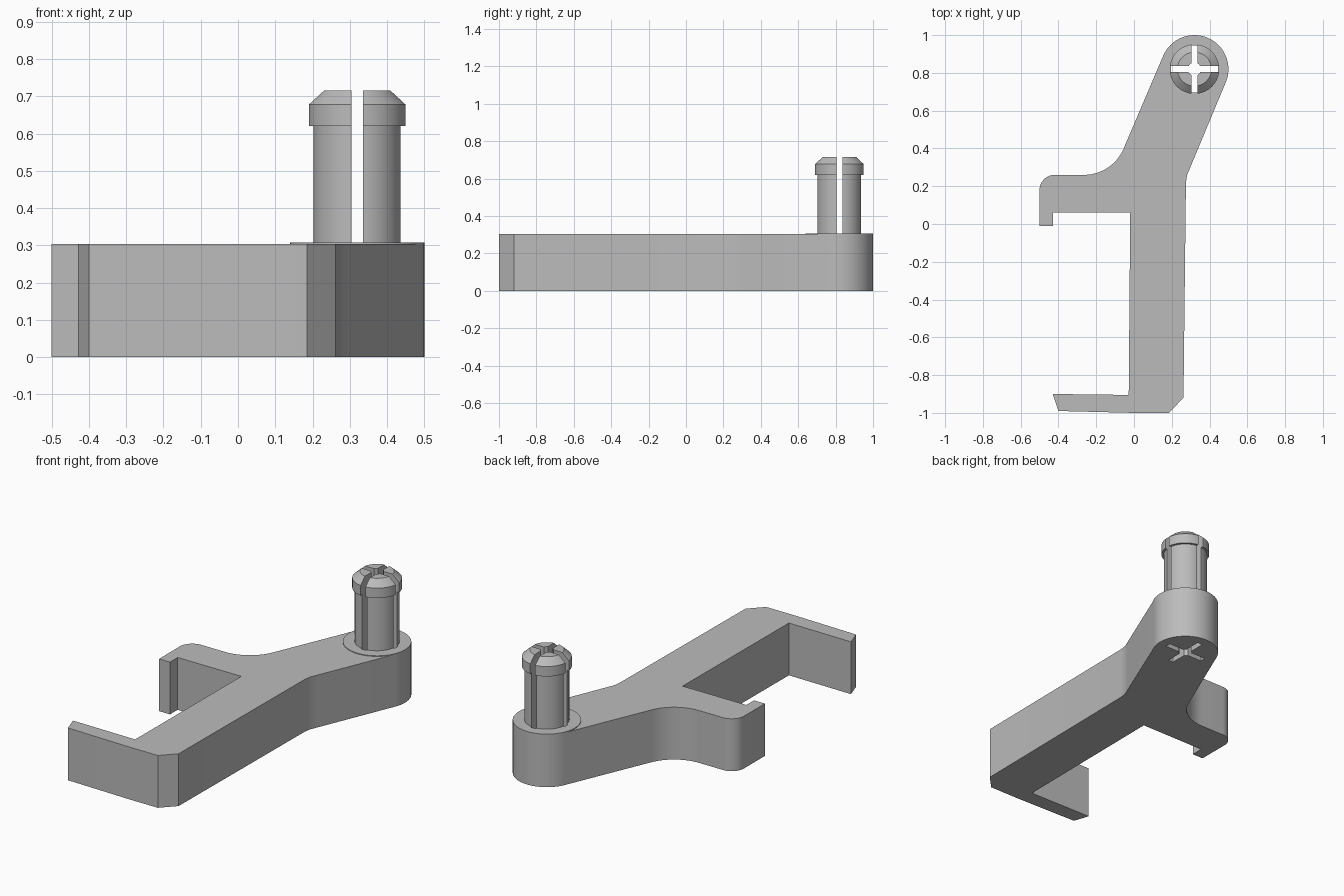
import bpy, bmesh
from math import cos, sin, pi, radians, atan2

cube = bpy.data.objects.get("Cube")
if cube:
    bpy.data.objects.remove(cube, do_unlink=True)

grey = bpy.data.materials.new("plain_grey")
grey.use_nodes = True
COLOUR = (0.5, 0.5, 0.5, 1)
grey.diffuse_color = COLOUR
grey.node_tree.nodes["Principled BSDF"].inputs["Base Color"].default_value = COLOUR

PX, PY = 0.32, 0.82      # pin axis
TILT = atan2(0.48, 0.2)  # direction of the slanted arm
END_R = 0.18


def arc(cx, cy, r, a0, a1, n):
    return [(cx + r * cos(a0 + (a1 - a0) * i / n),
             cy + r * sin(a0 + (a1 - a0) * i / n)) for i in range(n + 1)]


def finish(name, bm):
    bmesh.ops.recalc_face_normals(bm, faces=bm.faces)
    mesh = bpy.data.meshes.new(name)
    bm.to_mesh(mesh)
    bm.free()
    mesh.materials.append(grey)
    obj = bpy.data.objects.new(name, mesh)
    bpy.context.collection.objects.link(obj)
    return obj


def extrude(name, outline, z0, z1):
    bm = bmesh.new()
    face = bm.faces.new([bm.verts.new((x, y, z0)) for x, y in outline])
    new = bmesh.ops.extrude_face_region(bm, geom=[face])["geom"]
    verts = [v for v in new if isinstance(v, bmesh.types.BMVert)]
    bmesh.ops.translate(bm, verts=verts, vec=(0, 0, z1 - z0))
    return finish(name, bm)


def lathe(name, profile, n=64):
    bm = bmesh.new()
    rings = [[bm.verts.new((x, y, z)) for x, y in arc(PX, PY, r, 0, 2 * pi, n)[:-1]]
             for r, z in profile]
    for low, high in zip(rings, rings[1:]):
        for i in range(n):
            j = (i + 1) % n
            bm.faces.new((low[i], low[j], high[j], high[i]))
    bm.faces.new(rings[0])
    bm.faces.new(rings[-1])
    return finish(name, bm)


def cut(obj, cutters):
    bpy.context.view_layer.objects.active = obj
    for c in cutters:
        mod = obj.modifiers.new("cut", 'BOOLEAN')
        mod.operation, mod.solver, mod.object = 'DIFFERENCE', 'EXACT', c
        bpy.ops.object.modifier_apply(modifier=mod.name)


def smooth(obj):
    bpy.ops.object.select_all(action='DESELECT')
    obj.select_set(True)
    bpy.context.view_layer.objects.active = obj
    bpy.ops.object.shade_smooth_by_angle(angle=radians(28))


def cross_cutters(name, reach):
    """A plus-shaped slot and a round bore around the pin axis."""
    w = 0.016
    plus = []
    for k in range(4):
        c, s = cos(k * pi / 2), sin(k * pi / 2)
        for x, y in ((w, -w), (reach, -w), (reach, w)):
            plus.append((PX + x * c - y * s, PY + x * s + y * c))
    tools = [extrude(name + "_slot_cutter", plus, -0.1, 0.9),
             lathe(name + "_bore_cutter", [(0.035, -0.1), (0.035, 0.9)], 24)]
    for t in tools:
        t.hide_render = True
    return tools


# Bracket outline: rounded arm end, fillet, clip hook, upright, lower lip
outline = arc(PX, PY, END_R, TILT - pi / 2, TILT + pi / 2, 32)
outline += arc(-0.265, 0.488, 0.228, TILT - pi / 2, -pi / 2, 14)
outline += arc(-0.42, 0.18, 0.08, pi / 2, pi, 10)
outline += [(-0.5, -0.01), (-0.43, -0.01), (-0.43, 0.06), (-0.02, 0.06),
            (-0.028, -0.905), (-0.43, -0.90), (-0.40, -0.99), (0.0, -1.0),
            (0.185, -1.0), (0.262, -0.92), (0.275, 0.22), (0.281, 0.26), (0.298, 0.30)]
bracket = extrude("bracket", outline, 0, 0.304)

# Thin round seat under the pin
seat = lathe("pin_seat", [(END_R, 0.30), (END_R, 0.308)])

# Split snap pin with a chamfered head
pin = lathe("snap_pin", [(0.118, 0.30), (0.118, 0.62), (0.131, 0.62),
                         (0.131, 0.678), (0.09, 0.716)])

base_tools = cross_cutters("base", 0.125)
pin_tools = cross_cutters("pin", 0.3)
cut(bracket, base_tools)
cut(seat, base_tools)
cut(pin, pin_tools)
for tool in base_tools + pin_tools:
    bpy.data.objects.remove(tool, do_unlink=True)

for part in (bracket, seat, pin):
    smooth(part)
